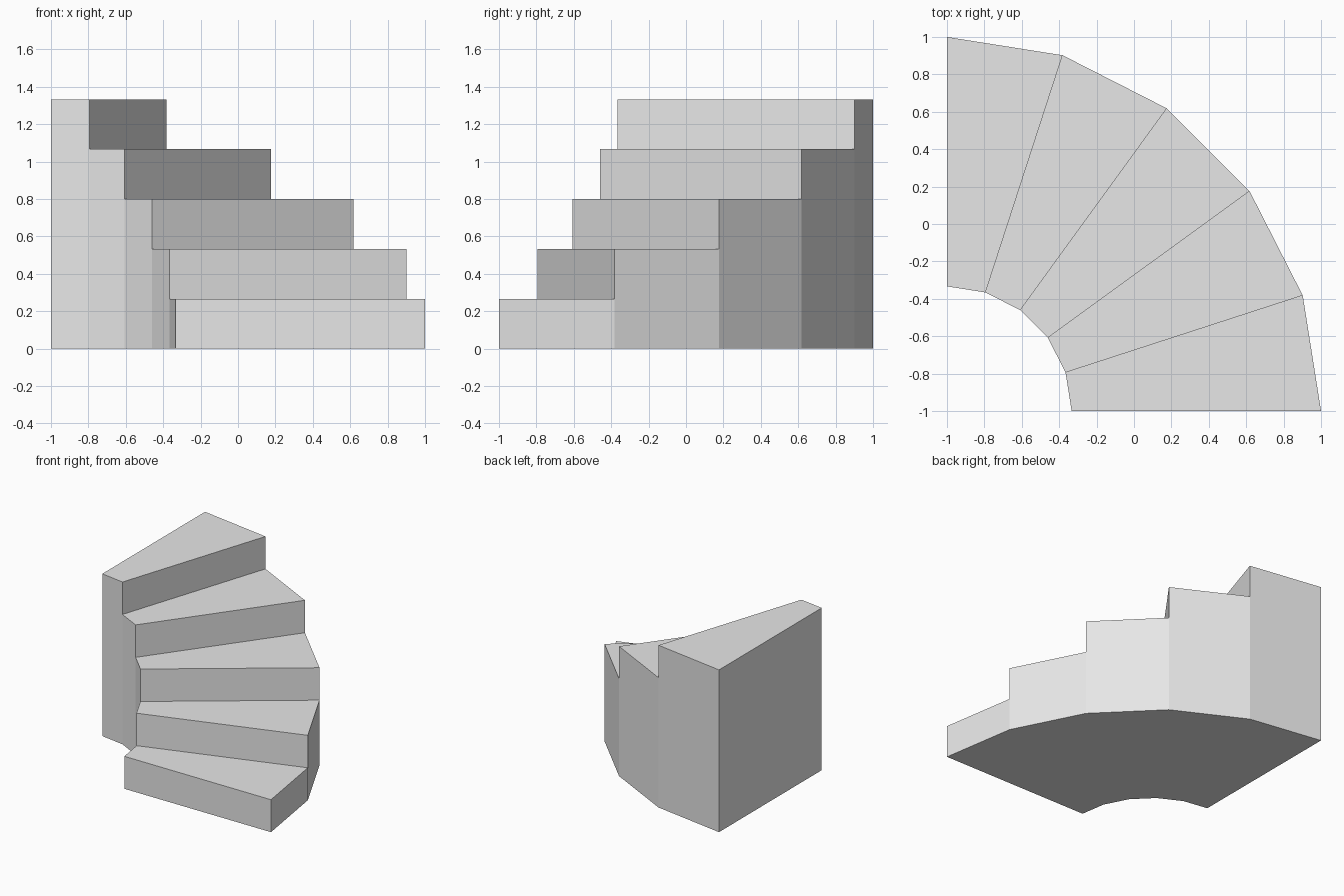
import bpy
import bmesh
from math import cos, sin, radians

cube = bpy.data.objects.get("Cube")
if cube:
    bpy.data.objects.remove(cube, do_unlink=True)

STEPS = 5
TURN = radians(90) / STEPS
RISE = 4 / 3 / STEPS
INNER, OUTER = 2 / 3, 2.0

grey = bpy.data.materials.new("plain_grey")
grey.use_nodes = True
grey.diffuse_color = (0.8, 0.8, 0.8, 1)
grey.node_tree.nodes["Principled BSDF"].inputs["Base Color"].default_value = (0.8, 0.8, 0.8, 1)

bm = bmesh.new()
corners = {}


def corner(radius, ray, level):
    """Shared vertex on a ray of the fan, at a whole number of rises."""
    key = (radius, ray, level)
    if key not in corners:
        a = ray * TURN
        corners[key] = bm.verts.new((radius * cos(a) - 1, radius * sin(a) - 1, level * RISE))
    return corners[key]


def face(*keys):
    bm.faces.new([corner(*k) for k in dict.fromkeys(keys)])


for i in range(STEPS):
    top = i + 1
    # Riser and wedge-shaped tread
    face((INNER, i, i), (OUTER, i, i), (OUTER, i, top), (INNER, i, top))
    face((INNER, i, top), (OUTER, i, top), (OUTER, i + 1, top), (INNER, i + 1, top))
    # Inner and outer walls down to the floor
    for r in (INNER, OUTER):
        face((r, i, 0), (r, i + 1, 0), (r, i + 1, top), (r, i, top), (r, i, i))

# Tall back wall and one-piece underside
face((INNER, STEPS, 0), (OUTER, STEPS, 0), (OUTER, STEPS, STEPS), (INNER, STEPS, STEPS))
face(*[(OUTER, i, 0) for i in range(STEPS + 1)],
     *[(INNER, i, 0) for i in reversed(range(STEPS + 1))])

bmesh.ops.recalc_face_normals(bm, faces=bm.faces)
mesh = bpy.data.meshes.new("curved_stairs")
bm.to_mesh(mesh)
bm.free()
mesh.materials.append(grey)
stairs = bpy.data.objects.new("curved_stairs", mesh)
bpy.context.collection.objects.link(stairs)
